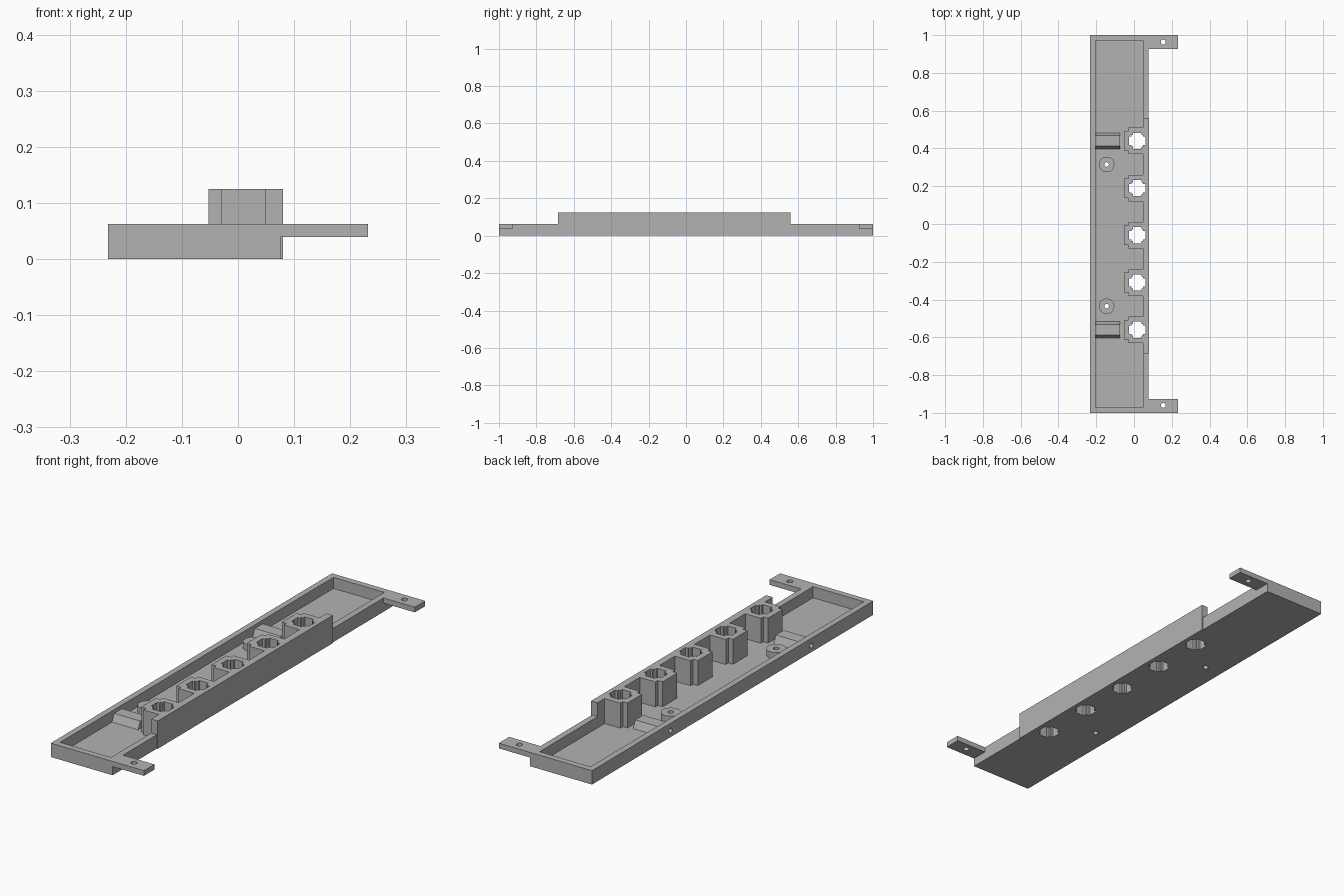
import bpy, bmesh, math

if "Cube" in bpy.data.objects:
    bpy.data.objects.remove(bpy.data.objects["Cube"], do_unlink=True)

grey = bpy.data.materials.new("plain grey")
grey.use_nodes = True
COLOUR = (0.45, 0.45, 0.45, 1)
grey.diffuse_color = COLOUR
grey.node_tree.nodes["Principled BSDF"].inputs["Base Color"].default_value = COLOUR

TOWER_Y = [0.44 - 0.25 * i for i in range(5)]
BOSSES = [(-0.145, 0.315), (-0.145, -0.435)]
TABS = [(0.155, 0.963), (0.155, -0.96)]
RIB_Y = [TOWER_Y[0], TOWER_Y[-1]]
FLOOR = 0.0125
RIM = 0.0625


def prism(name, outline, low, high, axis="z"):
    """Extrude an outline along z, or a (y, z) outline along x."""
    place = (lambda p, h: (p[0], p[1], h)) if axis == "z" else (lambda p, h: (h, p[0], p[1]))
    bm = bmesh.new()
    face = bm.faces.new([bm.verts.new(place(p, low)) for p in outline])
    top = bmesh.ops.extrude_face_region(bm, geom=[face])["geom"]
    step = place((0, 0), high - low)
    bmesh.ops.translate(bm, vec=step, verts=[v for v in top if isinstance(v, bmesh.types.BMVert)])
    bmesh.ops.recalc_face_normals(bm, faces=bm.faces)
    mesh = bpy.data.meshes.new(name)
    bm.to_mesh(mesh)
    bm.free()
    mesh.materials.append(grey)
    obj = bpy.data.objects.new(name, mesh)
    bpy.context.collection.objects.link(obj)
    return obj


def rect(x0, x1, y0, y1):
    return [(x0, y0), (x1, y0), (x1, y1), (x0, y1)]


def circle(cx, cy, r, n=32):
    return [(cx + r * math.cos(math.tau * i / n), cy + r * math.sin(math.tau * i / n)) for i in range(n)]


def boolean(target, tool, operation):
    """Apply a boolean and discard the tool."""
    mod = target.modifiers.new("cut", "BOOLEAN")
    mod.operation, mod.object, mod.solver = operation, tool, "EXACT"
    bpy.context.view_layer.objects.active = target
    bpy.ops.object.modifier_apply(modifier=mod.name)
    bpy.data.objects.remove(tool, do_unlink=True)


def drill(target, outline, low=-0.1, high=0.3, axis="z"):
    boolean(target, prism("cutter", outline, low, high, axis), "DIFFERENCE")


def smooth(obj):
    bpy.ops.object.select_all(action="DESELECT")
    obj.select_set(True)
    bpy.context.view_layer.objects.active = obj
    bpy.ops.object.shade_smooth_by_angle(angle=math.radians(30))


# Shallow tray with a slightly thicker stretch of side wall
tray = prism("tray", [(-0.232, -1), (0.076, -1), (0.076, -0.685), (0.08, -0.685),
                      (0.08, 0.56), (0.076, 0.56), (0.076, 1), (-0.232, 1)], 0, RIM)
drill(tray, rect(-0.205, 0.048, -0.972, 0.972), FLOOR)

# Tall side wall with five stepped towers growing from its inner side
comb = [(0.08, 0.56), (0.048, 0.56)]
for y in TOWER_Y:
    half = [(0.048, 0.07), (-0.03, 0.07), (-0.03, 0.052), (-0.053, 0.052)]
    comb += [(x, y + d) for x, d in half] + [(x, y - d) for x, d in reversed(half)]
comb += [(0.048, -0.685), (0.08, -0.685)]
boolean(tray, prism("tower_wall", comb, 0.006, 0.125), "UNION")

# Notched cross holes through the towers and floor
quarter = [(0.043, 0.022), (0.031, 0.022), (0.031, 0.031), (0.022, 0.031), (0.022, 0.043)]
cross = []
for turn in range(4):
    cross += quarter
    quarter = [(-y, x) for x, y in quarter]
for y in TOWER_Y:
    drill(tray, [(0.017 + dx, y + dy) for dx, dy in cross])

# Screw bosses on the floor
for (x, y), side in zip(BOSSES, ("back", "front")):
    drill(tray, circle(x, y, 0.012))
    boss = prism(side + "_boss", circle(x, y, 0.041), FLOOR, 0.042)
    drill(boss, circle(x, y, 0.012))
    smooth(boss)

# Bevelled ribs with a pin hole running in from the outer wall
for y, side in zip(RIB_Y, ("back", "front")):
    pin = circle(y, 0.03, 0.011)
    drill(tray, pin, -0.3, -0.19, "x")
    section = [(y - 0.043, FLOOR), (y + 0.043, FLOOR), (y + 0.028, 0.046), (y - 0.028, 0.046)]
    rib = prism(side + "_rib", section, -0.205, -0.075, "x")
    drill(rib, pin, -0.3, -0.09, "x")
    smooth(rib)

# Mounting tabs
for (x, y), side in zip(TABS, ("back", "front")):
    ends = (0.926, 1) if y > 0 else (-1, -0.926)
    tab = prism(side + "_tab", rect(0.076, 0.232, *ends), 0.039, RIM)
    drill(tab, circle(x, y, 0.013))
    smooth(tab)

smooth(tray)
